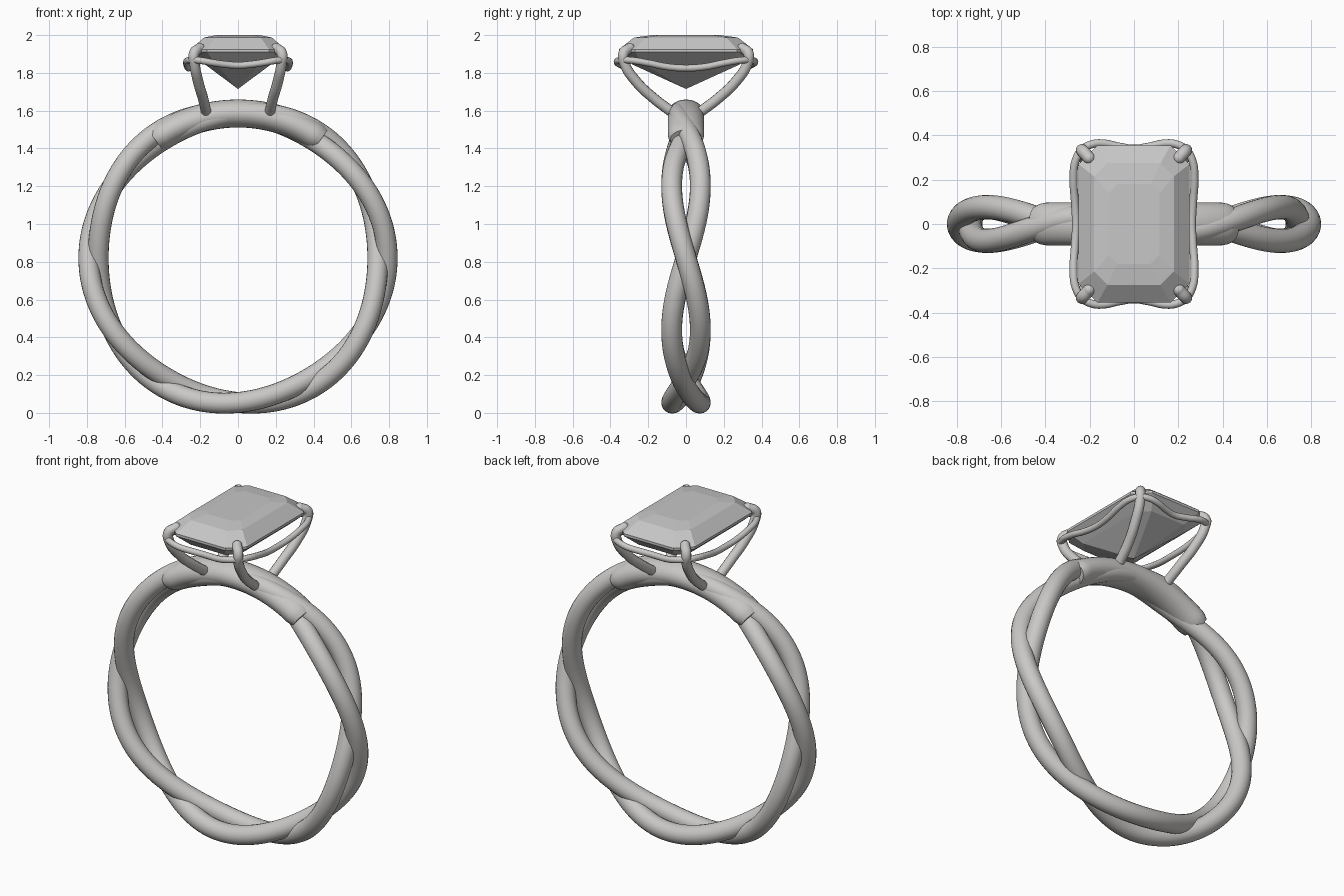
import bpy, bmesh, math
from mathutils import Vector

cube = bpy.data.objects.get("Cube")
if cube:
    bpy.data.objects.remove(cube, do_unlink=True)


def material(name, color):
    m = bpy.data.materials.new(name)
    m.use_nodes = True
    m.diffuse_color = (*color, 1)
    m.node_tree.nodes["Principled BSDF"].inputs["Base Color"].default_value = (*color, 1)
    return m


METAL = material("pale metal", (0.59, 0.58, 0.565))
STONE = material("grey stone", (0.57, 0.57, 0.57))


def add_mesh(name, bm, mat, smooth=True):
    bmesh.ops.recalc_face_normals(bm, faces=bm.faces)
    me = bpy.data.meshes.new(name)
    bm.to_mesh(me)
    bm.free()
    me.materials.append(mat)
    ob = bpy.data.objects.new(name, me)
    bpy.context.collection.objects.link(ob)
    if smooth:
        bpy.ops.object.select_all(action="DESELECT")
        ob.select_set(True)
        bpy.context.view_layer.objects.active = ob
        bpy.ops.object.shade_smooth_by_angle(angle=math.radians(50))
    return ob


def loft(bm, rings, closed=False):
    """Skin a list of equal-length point rings."""
    loops = [[bm.verts.new(p) for p in ring] for ring in rings]
    n = len(loops[0])
    pairs = list(zip(loops, loops[1:]))
    if closed:
        pairs.append((loops[-1], loops[0]))
    for a, b in pairs:
        for i in range(n):
            j = (i + 1) % n
            bm.faces.new((a[i], a[j], b[j], b[i]))
    if not closed:
        bm.faces.new(loops[0])
        bm.faces.new(loops[-1])
    return loops


def wire(name, points, radius, closed=False):
    """Round wire through the points, with ball ends when open."""
    cu = bpy.data.curves.new(name, "CURVE")
    cu.dimensions = "3D"
    cu.bevel_depth = radius
    cu.bevel_resolution = 4
    cu.resolution_u = 8
    sp = cu.splines.new("BEZIER")
    sp.bezier_points.add(len(points) - 1)
    for bp, p in zip(sp.bezier_points, points):
        bp.co = p
        bp.handle_left_type = bp.handle_right_type = "AUTO"
    sp.use_cyclic_u = closed
    tmp = bpy.data.objects.new(name + "_path", cu)
    bpy.context.collection.objects.link(tmp)
    bpy.context.view_layer.update()
    me = bpy.data.meshes.new_from_object(
        tmp.evaluated_get(bpy.context.evaluated_depsgraph_get()))
    bm = bmesh.new()
    bm.from_mesh(me)
    bpy.data.objects.remove(tmp, do_unlink=True)
    bpy.data.meshes.remove(me)
    if not closed:
        for p in (points[0], points[-1]):
            ball = bmesh.ops.create_uvsphere(bm, u_segments=14, v_segments=8, radius=radius)
            bmesh.ops.translate(bm, verts=ball["verts"], vec=p)
    return add_mesh(name, bm, METAL)


# Ring band: two strands twisting around a circle
CENTRE_Z, RING_R, STRAND_R = 0.82, 0.765, 0.055


def on_ring(angle, r, y):
    return Vector((r * math.cos(angle), y, CENTRE_Z + r * math.sin(angle)))


def strand_point(t, side):
    d = abs(math.degrees(t) - 90)
    squeeze = 0.5 * (1 + math.cos(math.pi * d / 36)) if d < 36 else 0
    spread = 0.076 - 0.038 * squeeze
    return on_ring(t, RING_R + side * 0.025 * math.cos(3 * t),
                   -side * spread * math.sin(3 * t))


def strand(name, side):
    bm = bmesh.new()
    rings, steps, sides = [], 180, 20
    for k in range(steps):
        t = 2 * math.pi * k / steps
        p = strand_point(t, side)
        tangent = (strand_point(t + 0.01, side) - strand_point(t - 0.01, side)).normalized()
        u = tangent.cross(Vector((0, 1, 0))).normalized()
        v = tangent.cross(u)
        rings.append([p + STRAND_R * (u * math.cos(a) + v * math.sin(a))
                      for a in (2 * math.pi * i / sides for i in range(sides))])
    loft(bm, rings, closed=True)
    add_mesh(name, bm, METAL)


strand("band_strand_a", 1)
strand("band_strand_b", -1)

# Solid shoulder sleeve over the top of the band
bm = bmesh.new()
rings = []
start, end, steps = math.radians(55), math.radians(125), 40
for k in range(steps + 1):
    t = start + (end - start) * k / steps
    edge = min(k, steps - k)
    s = (0.86, 0.96)[edge] if edge < 2 else 1
    rings.append([on_ring(t, RING_R + 0.074 * s * math.cos(a), 0.096 * s * math.sin(a))
                  for a in (2 * math.pi * i / 28 for i in range(28))])
loft(bm, rings)
add_mesh("shoulder_sleeve", bm, METAL)

# Step-cut stone: stacked clipped rectangles closing to a point


def clipped_rect(x, y, c, z):
    return [Vector(p) for p in (
        (x, c - y, z), (x, y - c, z), (x - c, y, z), (c - x, y, z),
        (-x, y - c, z), (-x, c - y, z), (c - x, -y, z), (x - c, -y, z))]


bm = bmesh.new()
loops = loft(bm, [clipped_rect(*row) for row in (
    (0.115, 0.18, 0.04, 2.0),
    (0.18, 0.275, 0.06, 1.987),
    (0.25, 0.355, 0.085, 1.925),
    (0.25, 0.355, 0.085, 1.91),
    (0.175, 0.285, 0.06, 1.845))])
bmesh.ops.pointmerge  # pavilion tip is built from the lowest loop
low = loops[-1]
base = next(f for f in bm.faces if set(f.verts) == set(low))
bmesh.ops.poke(bm, faces=[base])
tip = min((v for v in bm.verts if abs(v.co.x) < 1e-4 and abs(v.co.y) < 1e-4),
          key=lambda v: v.co.z)
tip.co.z = 1.715
add_mesh("stone", bm, STONE, smooth=False)

# Four claws
claw = [(0.17, 0.085, 1.6), (0.185, 0.17, 1.665), (0.21, 0.26, 1.75),
        (0.23, 0.325, 1.85), (0.232, 0.33, 1.905), (0.203, 0.298, 1.93)]
for sx, side in ((1, "left"), (-1, "right")):
    for sy, end_name in ((-1, "front"), (1, "back")):
        wire(f"claw_{end_name}_{side}", [(sx * x, sy * y, z) for x, y, z in claw], 0.028)

# Wavy gallery wire around the stone, mirrored from one quarter
quarter = [(0.262, 0, 1.825), (0.267, 0.1, 1.832), (0.273, 0.2, 1.852),
           (0.264, 0.285, 1.866), (0.235, 0.335, 1.868), (0.19, 0.36, 1.864),
           (0.14, 0.364, 1.855), (0.07, 0.35, 1.845), (0, 0.34, 1.84)]
half = quarter + [(-x, y, z) for x, y, z in quarter[-2::-1]]
loop = half + [(x, -y, z) for x, y, z in half[-2:0:-1]]
wire("gallery_wire", loop, 0.018, closed=True)
